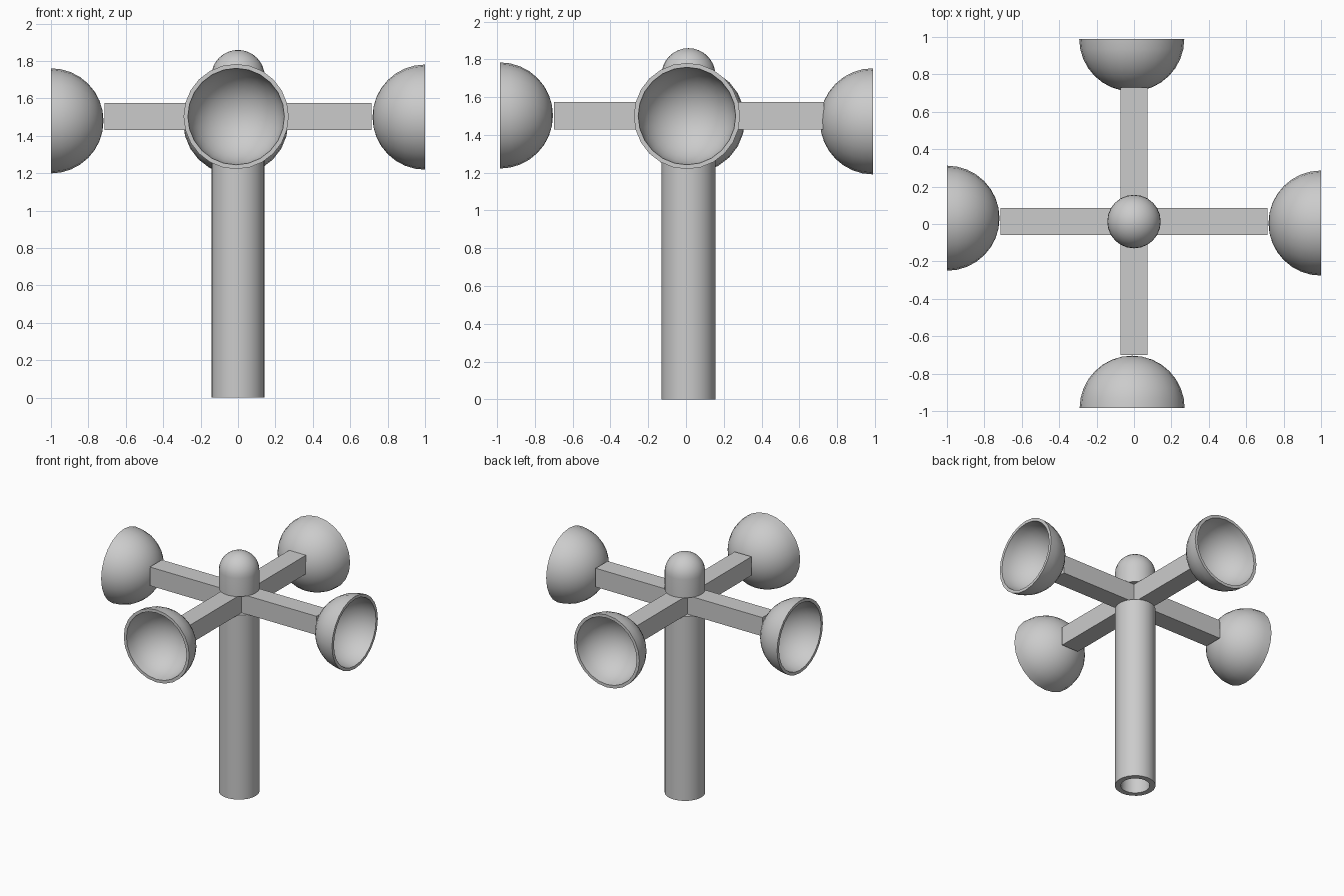
import bpy, bmesh, math
from mathutils import Matrix, Vector

if "Cube" in bpy.data.objects:
    bpy.data.objects.remove(bpy.data.objects["Cube"])

grey = bpy.data.materials.new("light_grey")
grey.diffuse_color = (0.6, 0.6, 0.6, 1)
grey.use_nodes = True
grey.node_tree.nodes["Principled BSDF"].inputs["Base Color"].default_value = grey.diffuse_color
CY = 0.013          # y of the mast axis
SEG = 24


def finish(name, bm, smooth=True):
    bmesh.ops.remove_doubles(bm, verts=bm.verts, dist=1e-5)
    bmesh.ops.recalc_face_normals(bm, faces=bm.faces)
    mesh = bpy.data.meshes.new(name)
    bm.to_mesh(mesh)
    bm.free()
    mesh.materials.append(grey)
    ob = bpy.data.objects.new(name, mesh)
    bpy.context.collection.objects.link(ob)
    if smooth:
        bpy.ops.object.select_all(action='DESELECT')
        ob.select_set(True)
        bpy.context.view_layer.objects.active = ob
        bpy.ops.object.shade_smooth_by_angle(angle=math.radians(35))
    return ob


def lathe(name, profile, matrix, closed=False):
    """Spin (radius, height) points round z, then place with matrix."""
    bm = bmesh.new()
    pts = profile + profile[:1] if closed else profile
    vs = [bm.verts.new((r, 0, z)) for r, z in pts]
    es = [bm.edges.new(p) for p in zip(vs, vs[1:])]
    bmesh.ops.spin(bm, geom=vs + es, cent=(0, 0, 0), axis=(0, 0, 1),
                   angle=math.tau, steps=SEG, use_merge=True)
    bm.transform(matrix)
    return finish(name, bm)


def arc(r, z0=0, n=8):
    """Quarter circle from the rim to the pole of a dome."""
    return [(r * math.cos(i * math.pi / 2 / n) if i < n else 0,
             z0 + r * math.sin(i * math.pi / 2 / n)) for i in range(n + 1)]


def bar(name, lo, hi):
    lo, hi = Vector(lo), Vector(hi)
    bm = bmesh.new()
    bmesh.ops.create_cube(bm, size=1)
    bm.transform(Matrix.Translation((lo + hi) / 2) @ Matrix.Diagonal((*(hi - lo), 1)))
    return finish(name, bm, False)


# Hollow mast and domed cap
axis = Matrix.Translation((0, CY, 0))
lathe("mast_tube", [(0.143, 0), (0.143, 1.43), (0.102, 1.43), (0.102, 0)], axis, True)
lathe("domed_cap", [(0, 1.575), (0.143, 1.575)] + arc(0.143, 1.716), axis)

# Crossed square arms
bar("arm_left_right", (-0.715, -0.06, 1.43), (0.715, 0.086, 1.575))
bar("arm_front_back", (-0.072, -0.70, 1.43), (0.072, 0.73, 1.575))

# Cups opening outwards, each at its rim centre with the dome pointing inwards
cups = {"left_cup": (-1, 0.031, 1.48), "right_cup": (1, 0.005, 1.50),
        "front_cup": (-0.01, -0.985, 1.503), "back_cup": (-0.012, 0.99, 1.472)}
inward = {"left_cup": (1, 0, 0), "right_cup": (-1, 0, 0),
          "front_cup": (0, 1, 0), "back_cup": (0, -1, 0)}
shell = arc(0.258)[::-1] + arc(0.281)
for name, pos in cups.items():
    turn = Vector((0, 0, 1)).rotation_difference(Vector(inward[name])).to_matrix().to_4x4()
    lathe(name, shell, Matrix.Translation(pos) @ turn)
